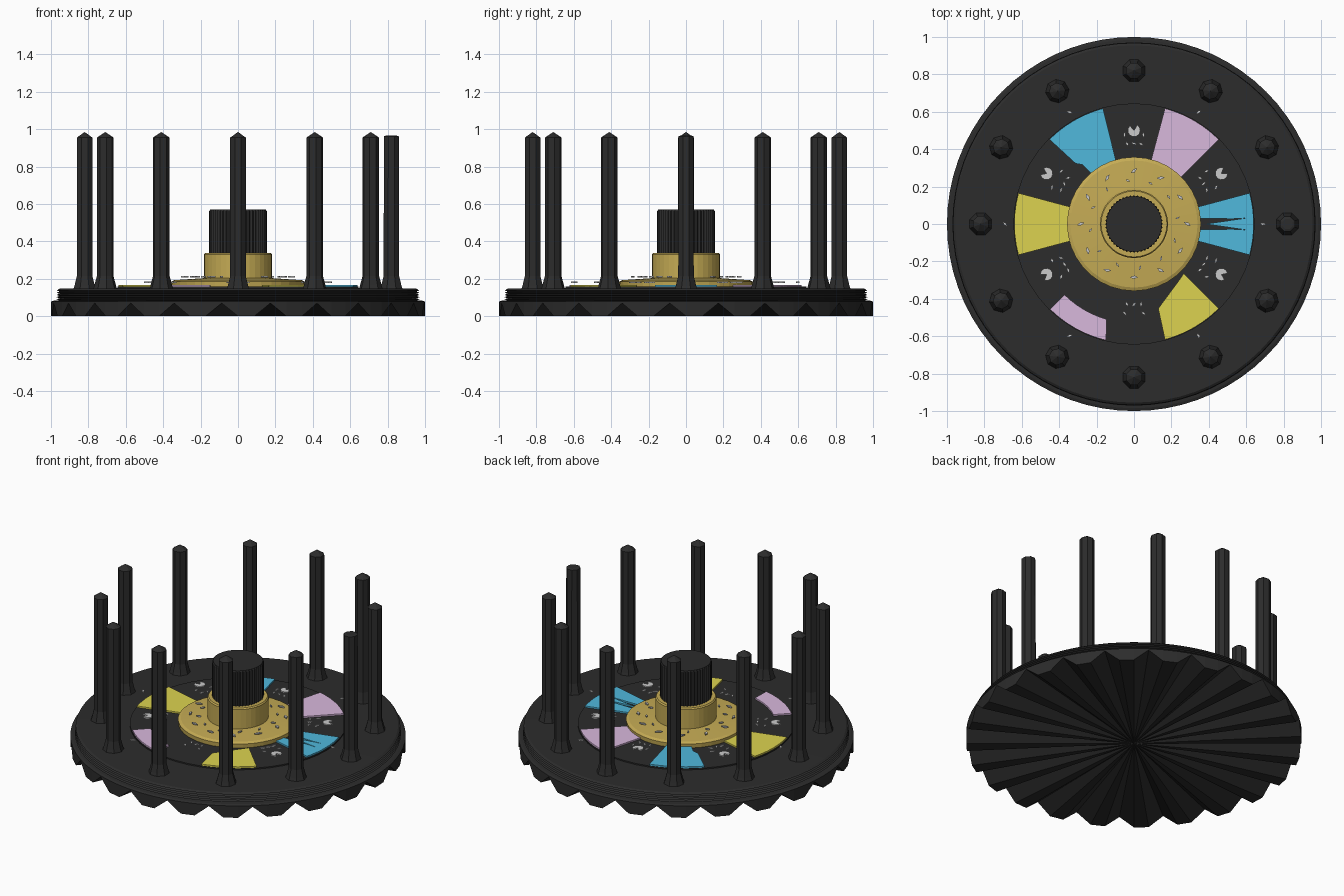
import bpy, bmesh, math, random
from mathutils import Vector

if "Cube" in bpy.data.objects:
    bpy.data.objects.remove(bpy.data.objects["Cube"])

random.seed(4)


def material(name, rgb):
    m = bpy.data.materials.new(name)
    m.diffuse_color = (*rgb, 1)
    m.use_nodes = True
    m.node_tree.nodes["Principled BSDF"].inputs["Base Color"].default_value = m.diffuse_color
    return m


BLACK = material("black", (0.025, 0.025, 0.025))
GOLD = material("gold", (0.56, 0.41, 0.09))
BLUE = material("blue", (0.08, 0.48, 0.72))
PINK = material("pink", (0.69, 0.48, 0.72))
YELLOW = material("yellow", (0.72, 0.65, 0.08))


def finish(bm, name, mat=None):
    bmesh.ops.recalc_face_normals(bm, faces=bm.faces)
    me = bpy.data.meshes.new(name)
    bm.to_mesh(me)
    bm.free()
    ob = bpy.data.objects.new(name, me)
    bpy.context.collection.objects.link(ob)
    if mat:
        me.materials.append(mat)
    return ob


def lathe(name, profile, n, mat, tweak=None, centre=(0, 0), turn=0.0):
    """Spin (r, z) points; tweak(ring, step, r, z) may alter single points. Ends close to the axis."""
    bm = bmesh.new()
    rings = []
    for k, (r0, z0) in enumerate(profile):
        ring = []
        for i in range(n):
            r, z = tweak(k, i, r0, z0) if tweak else (r0, z0)
            a = turn + 2 * math.pi * i / n
            ring.append(bm.verts.new((centre[0] + r * math.cos(a), centre[1] + r * math.sin(a), z)))
        rings.append(ring)
    for lo, hi in zip(rings, rings[1:]):
        for i in range(n):
            j = (i + 1) % n
            bm.faces.new((lo[i], lo[j], hi[j], hi[i]))
    for ring, z in ((rings[0], profile[0][1]), (rings[-1], profile[-1][1])):
        c = bm.verts.new((*centre, z))
        for i in range(n):
            bm.faces.new((ring[i], ring[(i + 1) % n], c))
    bmesh.ops.remove_doubles(bm, verts=bm.verts, dist=1e-5)
    return finish(bm, name, mat)


def slabs(name, outlines, z0, z1, mat=None):
    """Extruded flat outlines, gathered in one object."""
    bm = bmesh.new()
    for pts in outlines:
        face = bm.faces.new([bm.verts.new((x, y, z0)) for x, y in pts])
        ext = bmesh.ops.extrude_face_region(bm, geom=[face])["geom"]
        bmesh.ops.translate(bm, verts=[v for v in ext if isinstance(v, bmesh.types.BMVert)],
                            vec=(0, 0, z1 - z0))
    return finish(bm, name, mat)


def polar(r, deg):
    a = math.radians(deg)
    return r * math.cos(a), r * math.sin(a)


def arc(r, a0, a1, steps=6):
    return [polar(r, a0 + (a1 - a0) * i / steps) for i in range(steps + 1)]


# Base disc: notched lower edge, threaded collar, flat top
def notches(k, i, r, z):
    return (r, 0.07) if k == 0 and i % 3 == 2 else (r, z)


thread = []
for t in range(5):
    z = 0.084 + t * 0.012
    thread += [(0.955, z), (0.972 - 0.001 * t, z + 0.006)]
lathe("base_disc", [(1, 0), (1, 0.078), (0.985, 0.083)] + thread + [(0.955, 0.147), (0.64, 0.15)],
      72, BLACK, notches)
lathe("inner_plate", [(0.645, 0.14), (0.645, 0.158)], 48, BLACK)

# Ring of twelve posts with flared feet and pointed tips
for i in range(12):
    tip = [(0.043, 0.962), (0.03, 0.966)] if i == 0 else [(0.045, 0.955), (0.0, 0.985)]
    lathe(f"post_{i + 1:02d}", [(0.066, 0.14), (0.058, 0.165), (0.045, 0.215)] + tip,
          8, BLACK, centre=polar(0.82, 30 * i), turn=math.radians(30 * i + 22.5))

# Coloured sectors, some only partly showing
W = 15
slabs("blue_sectors", [
    arc(0.64, 3, W, 4) + [polar(0.34, W), polar(0.34, 5), polar(0.53, 3)],
    arc(0.64, -W, -3, 4) + [polar(0.53, -3), polar(0.34, -5), polar(0.34, -W)],
    [polar(0.60, -3), polar(0.64, -3.2), polar(0.64, 3.2), polar(0.60, 3), polar(0.38, 0)],
    arc(0.64, 105, 135) + [polar(0.45, 134), polar(0.42, 131), polar(0.34, 130), polar(0.34, 106)],
], 0.15, 0.168, BLUE)
slabs("pink_sectors", [
    arc(0.64, 45, 75) + arc(0.34, 75, 45),
    arc(0.64, 225.5, 256.5) + arc(0.53, 254, 225.5),
], 0.15, 0.168, PINK)
slabs("yellow_sectors", [
    arc(0.64, 165, 195) + arc(0.34, 195, 165),
    arc(0.64, 285, 315) + [polar(0.375, 315), polar(0.385, 309), polar(0.47, 286)],
], 0.15, 0.168, YELLOW)

# Gold dial plate, hub collar and ribbed knob
lathe("gold_plate", [(0.355, 0.15), (0.358, 0.185), (0.34, 0.193), (0.19, 0.203)], 36, GOLD)
lathe("gold_hub", [(0.182, 0.19), (0.182, 0.33), (0.176, 0.338), (0.15, 0.338)], 36, GOLD)
lathe("ribbed_knob", [(0.154, 0.32), (0.154, 0.562), (0.148, 0.57)], 96, BLACK,
      lambda k, i, r, z: (r - (0.007 if i % 2 and k < 2 else 0), z))


# Abstract grey markings: notched dots and small slivers
def sliver(r, deg, size):
    c = Vector(polar(r, deg))
    spin = random.uniform(0, 360)
    return [tuple(c + Vector(polar(size * s, spin + a))) for a, s in ((0, 1), (75, 0.45), (180, 1), (250, 0.4))]


plate_marks, dial_marks = [], []
for a in range(30, 360, 60):
    c = Vector(polar(0.54 if a != 90 else 0.5, a))
    if a != 270:
        plate_marks.append([tuple(c)] + [tuple(c + Vector(p)) for p in arc(0.034, a + 40, a + 330, 9)])
    for r, offs in ((0.43, (-5, 0, 5)), (0.48, (-6, 6))):
        plate_marks += [sliver(r, a + o, 0.017) for o in offs]
for a in range(0, 360, 60):
    plate_marks.append(sliver(0.69, a, 0.018))
for a in range(0, 360, 30):
    dial_marks += [sliver(0.285, a, 0.022), sliver(0.235, a + 8, 0.014)]
slabs("plate_markings", plate_marks, 0.178, 0.186)
slabs("dial_markings", dial_marks, 0.206, 0.214)
